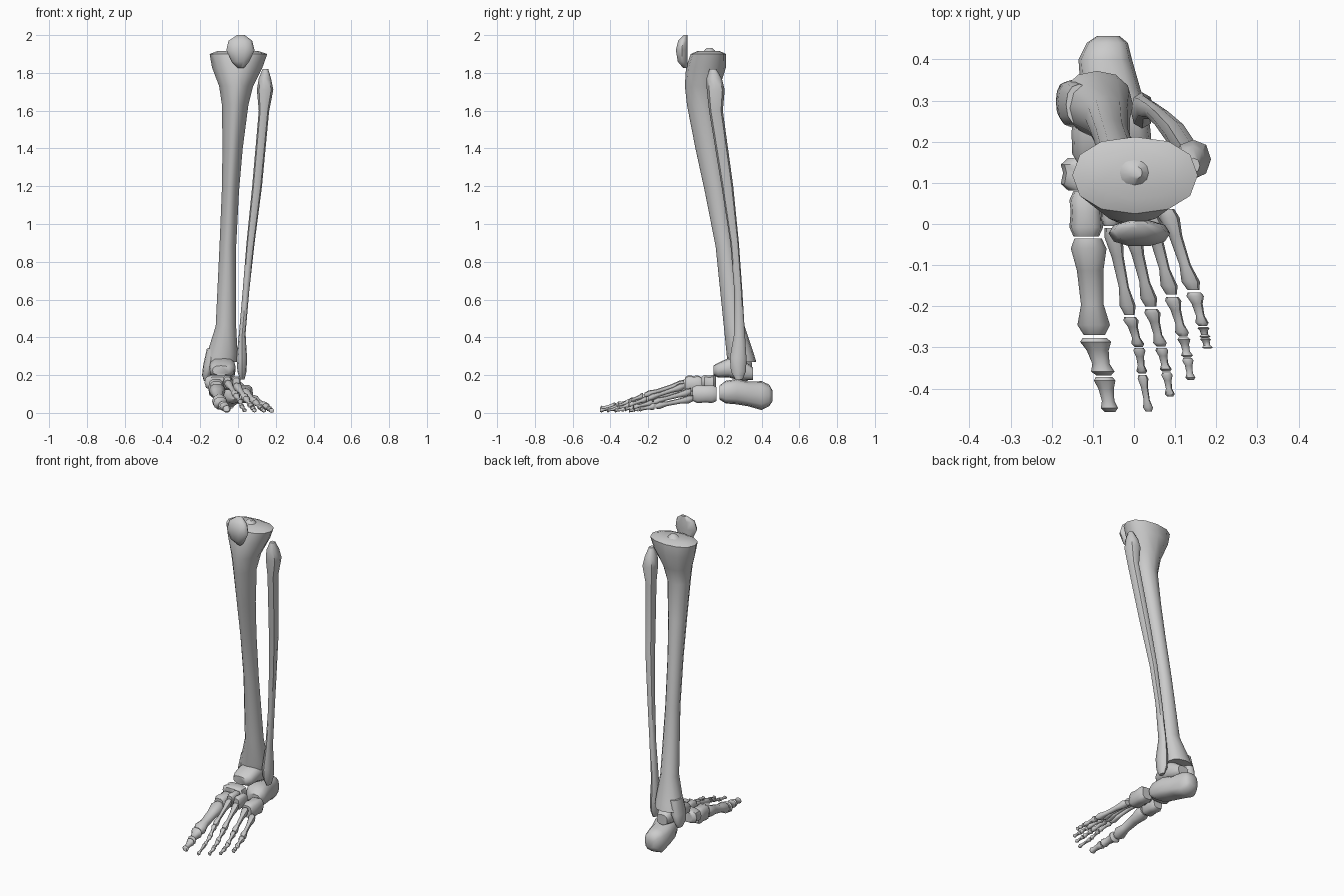
import bpy, bmesh
from math import cos, sin, pi, radians, copysign
from mathutils import Vector


def loft(name, rings, axis="z", sides=12, power=0.9, parts=None):
    """Skin through rings (x0, x1, v0, v1, t[, taper]); v is y for axis z, z for axis y."""
    bm = bmesh.new()
    for group in [rings] + (parts or []):
        loops = []
        for x0, x1, v0, v1, t, *taper in group:
            k = taper[0] if taper else 0
            loop = []
            for i in range(sides):
                a = 2 * pi * i / sides
                c, s = [copysign(abs(f) ** power, f) for f in (cos(a), sin(a))]
                c *= 1 - k * max(0, -s)          # narrows towards the low-v side
                x, v = (x0 + x1 + c * (x1 - x0)) / 2, (v0 + v1 + s * (v1 - v0)) / 2
                loop.append(bm.verts.new((x, v, t) if axis == "z" else (x, t, v)))
            loops.append(loop)
        for a, b in zip(loops, loops[1:]):
            for i in range(sides):
                j = (i + 1) % sides
                bm.faces.new((a[i], a[j], b[j], b[i]))
        bm.faces.new(loops[0])
        bm.faces.new(loops[-1])
    bmesh.ops.recalc_face_normals(bm, faces=bm.faces)
    mesh = bpy.data.meshes.new(name)
    bm.to_mesh(mesh)
    bm.free()
    obj = bpy.data.objects.new(name, mesh)
    bpy.context.collection.objects.link(obj)
    bpy.ops.object.select_all(action="DESELECT")
    obj.select_set(True)
    bpy.context.view_layer.objects.active = obj
    bpy.ops.object.shade_smooth_by_angle(angle=radians(48))
    return obj


def long_bone(name, a, b, ra, rb, shaft=0.55, sides=8):
    """Small dumbbell-shaped bone between two joints, running along y."""
    a, b = Vector(a), Vector(b)
    rows = []
    for t, w in ((0.02, 0.75), (0.12, 1), (0.34, shaft + 0.08), (0.68, shaft), (0.88, 1), (0.98, 0.65)):
        p = a.lerp(b, t)
        r = (ra + (rb - ra) * t) * w
        rows.append((p.x - r, p.x + r, p.z - r * 0.9, p.z + r * 0.9, p.y))
    return loft(name, rows, "y", sides)


# Kneecap
loft("patella", [
    (0.0, 0.03, -0.015, 0.008, 1.825), (-0.035, 0.06, -0.045, 0.008, 1.86),
    (-0.062, 0.088, -0.055, 0.01, 1.92), (-0.05, 0.075, -0.043, 0.01, 1.97),
    (-0.005, 0.035, -0.012, 0.008, 2.0)], sides=10)

# Shin bone with plateau, front crest and inner ankle knob
loft("tibia", [
    (-0.11, 0.11, 0.06, 0.18, 1.915), (-0.15, 0.155, 0.025, 0.212, 1.9),
    (-0.138, 0.13, 0.0, 0.212, 1.83, 0.25), (-0.10, 0.08, -0.006, 0.18, 1.73, 0.35),
    (-0.085, 0.055, 0.005, 0.16, 1.63, 0.4), (-0.082, 0.025, 0.05, 0.185, 1.4, 0.4),
    (-0.086, 0.005, 0.1, 0.215, 1.17, 0.4), (-0.098, -0.01, 0.157, 0.255, 0.88, 0.3),
    (-0.118, -0.01, 0.2, 0.31, 0.46, 0.1), (-0.165, -0.002, 0.215, 0.36, 0.31),
    (-0.175, -0.005, 0.22, 0.372, 0.27)],
    parts=[
        [(-0.165, -0.1, 0.24, 0.34, 0.34), (-0.185, -0.12, 0.235, 0.35, 0.25),
         (-0.19, -0.145, 0.25, 0.345, 0.2), (-0.18, -0.155, 0.275, 0.325, 0.168)],
        [(-0.04, 0.04, 0.09, 0.16, 1.91), (-0.015, 0.02, 0.11, 0.14, 1.932)]])

# Outer leg bone
loft("fibula", [
    (0.13, 0.16, 0.125, 0.16, 1.82), (0.11, 0.175, 0.108, 0.19, 1.77),
    (0.1, 0.187, 0.11, 0.205, 1.71), (0.11, 0.165, 0.122, 0.195, 1.6),
    (0.075, 0.127, 0.188, 0.25, 1.2), (0.045, 0.088, 0.235, 0.28, 0.9),
    (0.025, 0.06, 0.255, 0.298, 0.65), (0.005, 0.04, 0.255, 0.312, 0.42),
    (-0.008, 0.048, 0.232, 0.32, 0.29), (-0.003, 0.045, 0.238, 0.318, 0.22),
    (0.01, 0.035, 0.26, 0.3, 0.178)], sides=8)

# Ankle and heel
loft("talus", [
    (-0.135, -0.045, 0.2, 0.25, 0.145), (-0.15, -0.02, 0.187, 0.265, 0.17),
    (-0.152, -0.012, 0.188, 0.29, 0.225), (-0.14, -0.012, 0.17, 0.29, 0.29),
    (-0.115, -0.04, 0.175, 0.24, 0.355)], "y", power=0.75)
loft("calcaneus", [
    (-0.055, 0.035, 0.07, 0.145, 0.178), (-0.09, 0.042, 0.05, 0.17, 0.21),
    (-0.12, 0.035, 0.045, 0.18, 0.27), (-0.13, 0.015, 0.035, 0.165, 0.33),
    (-0.135, -0.005, 0.015, 0.168, 0.4), (-0.115, -0.015, 0.035, 0.15, 0.44),
    (-0.09, -0.035, 0.06, 0.12, 0.457)], "y", power=0.75)

# Midfoot blocks: x0, x1, z0, z1, y front, y back
for name, x0, x1, z0, z1, y0, y1 in (
        ("navicular", -0.178, -0.035, 0.12, 0.202, 0.082, 0.16),
        ("medial_cuneiform", -0.157, -0.075, 0.08, 0.18, -0.03, 0.08),
        ("middle_cuneiform", -0.08, -0.033, 0.12, 0.2, -0.005, 0.08),
        ("lateral_cuneiform", -0.034, 0.015, 0.11, 0.195, -0.005, 0.085),
        ("cuboid", -0.01, 0.08, 0.05, 0.15, 0.035, 0.162)):
    i, d = 0.12, y1 - y0
    w, h = (x1 - x0) * i, (z1 - z0) * i
    loft(name, [
        (x0 + w, x1 - w, z0 + h, z1 - h, y0), (x0, x1, z0, z1, y0 + d * 0.2),
        (x0 + w / 3, x1 - w / 3, z0 + h / 3, z1 - h / 3, y0 + d * 0.55),
        (x0, x1, z0, z1, y0 + d * 0.8), (x0 + w, x1 - w, z0 + h, z1 - h, y1)],
        "y", 10, 0.65)

# Big toe: joints as (x, y, z, radius)
BONES = ("metatarsal", "proximal_phalanx", "middle_phalanx", "distal_phalanx")
big = [(-0.112, -0.03, 0.125, 0.044), (-0.096, -0.275, 0.053, 0.039),
       (-0.073, -0.37, 0.035, 0.027), (-0.058, -0.458, 0.018, 0.02)]
for name, a, b in zip((BONES[0], BONES[1], BONES[3]), big, big[1:]):
    long_bone(name + "_1", a[:3], b[:3], a[3], b[3], 0.68, 10)

# Four smaller toes, same joint layout
rays = {
    2: [(-0.055, -0.005, 0.16, 0.023), (-0.01, -0.225, 0.093, 0.019), (0.012, -0.3, 0.062, 0.015),
        (0.02, -0.365, 0.035, 0.013), (0.036, -0.457, 0.012, 0.012)],
    3: [(-0.008, -0.005, 0.145, 0.024), (0.042, -0.205, 0.076, 0.02), (0.066, -0.3, 0.042, 0.016),
        (0.079, -0.36, 0.025, 0.014), (0.088, -0.42, 0.012, 0.012)],
    4: [(0.036, 0.03, 0.115, 0.025), (0.092, -0.175, 0.057, 0.02), (0.12, -0.275, 0.03, 0.016),
        (0.13, -0.325, 0.02, 0.014), (0.138, -0.38, 0.012, 0.012)],
    5: [(0.078, 0.04, 0.078, 0.025), (0.146, -0.165, 0.035, 0.022), (0.168, -0.25, 0.02, 0.015),
        (0.173, -0.277, 0.015, 0.013), (0.179, -0.303, 0.012, 0.0135)],
}
for n, joints in rays.items():
    for name, a, b in zip(BONES, joints, joints[1:]):
        long_bone(f"{name}_{n}", a[:3], b[:3], a[3], b[3], 0.6)
